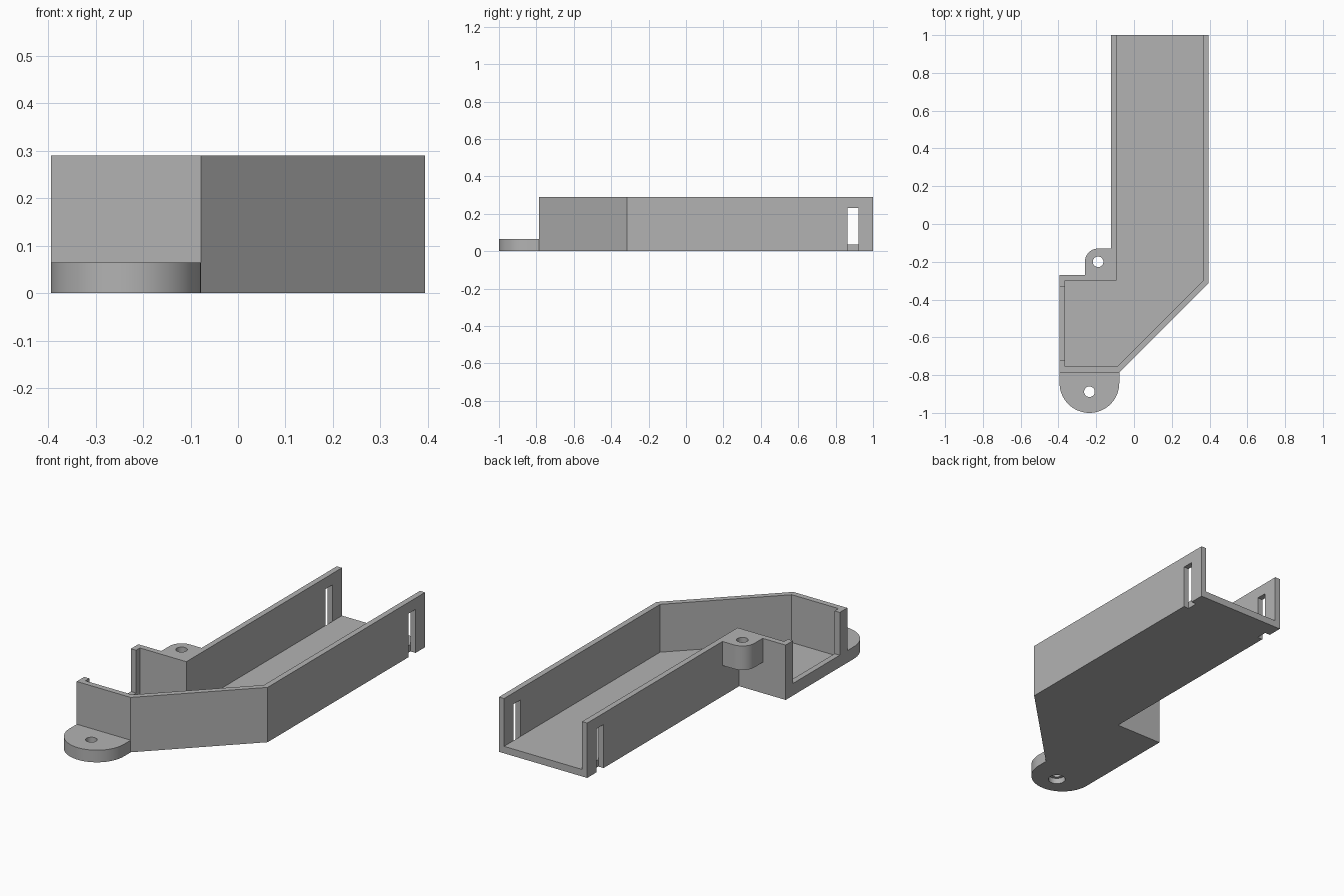
import bpy, bmesh, math

cube = bpy.data.objects.get("Cube")
if cube:
    bpy.data.objects.remove(cube, do_unlink=True)

grey = bpy.data.materials.new("mid grey")
grey.use_nodes = True
COLOUR = (0.45, 0.45, 0.45, 1)
grey.diffuse_color = COLOUR
grey.node_tree.nodes["Principled BSDF"].inputs["Base Color"].default_value = COLOUR

H, FLOOR, LUG = 0.29, 0.037, 0.064
T = 0.03          # wall thickness
X = 0.394         # half width
TRUNK = -0.122    # outer face of the long wall beside the corner lug
FRONT, STEP = -0.785, -0.27


def prism(name, outline, z0, z1):
    """Extrude a flat outline between two heights."""
    bm = bmesh.new()
    face = bm.faces.new([bm.verts.new((x, y, z0)) for x, y in outline])
    new = bmesh.ops.extrude_face_region(bm, geom=[face])["geom"]
    bmesh.ops.translate(bm, vec=(0, 0, z1 - z0),
                        verts=[v for v in new if isinstance(v, bmesh.types.BMVert)])
    bmesh.ops.recalc_face_normals(bm, faces=bm.faces)
    mesh = bpy.data.meshes.new(name)
    bm.to_mesh(mesh)
    bm.free()
    mesh.materials.append(grey)
    obj = bpy.data.objects.new(name, mesh)
    bpy.context.collection.objects.link(obj)
    return obj


def box(name, x0, x1, y0, y1, z0, z1):
    return prism(name, [(x0, y0), (x1, y0), (x1, y1), (x0, y1)], z0, z1)


def arc(cx, cy, r, start, end, steps):
    angles = [math.radians(start + (end - start) * i / steps) for i in range(steps + 1)]
    return [(cx + r * math.cos(a), cy + r * math.sin(a)) for a in angles]


def drill(name, cx, cy, r, z0, z1):
    return prism(name, arc(cx, cy, r, 0, 360, 32)[:-1], z0, z1)


def carve(obj, cutters):
    """Subtract the cutters, bake the result and remove them."""
    for c in cutters:
        c.hide_render = True
        mod = obj.modifiers.new("cut", 'BOOLEAN')
        mod.operation, mod.solver, mod.object = 'DIFFERENCE', 'EXACT', c
    graph = bpy.context.evaluated_depsgraph_get()
    baked = bpy.data.meshes.new_from_object(obj.evaluated_get(graph))
    obj.modifiers.clear()
    obj.data = baked
    for c in cutters:
        bpy.data.objects.remove(c, do_unlink=True)


def smooth(obj):
    bpy.ops.object.select_all(action='DESELECT')
    obj.select_set(True)
    bpy.context.view_layer.objects.active = obj
    bpy.ops.object.shade_smooth_by_angle(angle=math.radians(30))


# Bent open channel: solid outline, hollowed above the floor and open at the back
channel = prism("channel", [
    (TRUNK, 1), (X, 1), (X, -0.315), (-0.078, FRONT),
    (-X, FRONT), (-X, STEP), (TRUNK, STEP)], 0, H)
hollow = prism("hollow_cutter", [
    (TRUNK + T, 1.1), (X - T, 1.1), (X - T, -0.303), (-0.09, FRONT + T),
    (-X + T, FRONT + T), (-X + T, STEP - T), (TRUNK + T, STEP - T)], FLOOR, H + 0.1)
# Side opening above a low sill, leaving a short stub at each corner
opening = box("opening_cutter", -X - 0.1, -X + T + 0.01, -0.722, -0.332, LUG, H + 0.1)
# Matching slots near the back end, running out through the underside
slots = [box("slot_cutter", a, b, 0.863, 0.921, -0.1, 0.23)
         for a, b in ((TRUNK - 0.1, TRUNK + T), (X - T, X + 0.1))]
carve(channel, [hollow, opening] + slots)

# Rounded front lug with a screw hole, counterbored underneath
cx, r = (-X - 0.078) / 2, (X - 0.078) / 2
front_lug = prism("front_lug", [(-X, FRONT)] + arc(cx, -1 + r, r, 180, 360, 32)
                  + [(-0.078, FRONT)], 0, LUG)
carve(front_lug, [drill("hole_cutter", cx, -0.888, 0.028, -0.1, 0.2),
                  drill("bore_cutter", cx, -0.888, 0.043, -0.1, 0.03)])
smooth(front_lug)

# Corner lug, flush with the wall tops
corner_lug = prism("corner_lug", [(TRUNK, STEP), (TRUNK, -0.13)]
                   + arc(-0.19, -0.2, 0.07, 90, 180, 12) + [(-0.26, STEP)], 0.163, H)
carve(corner_lug, [drill("hole_cutter", -0.19, -0.2, 0.028, 0, 0.5)])
smooth(corner_lug)
